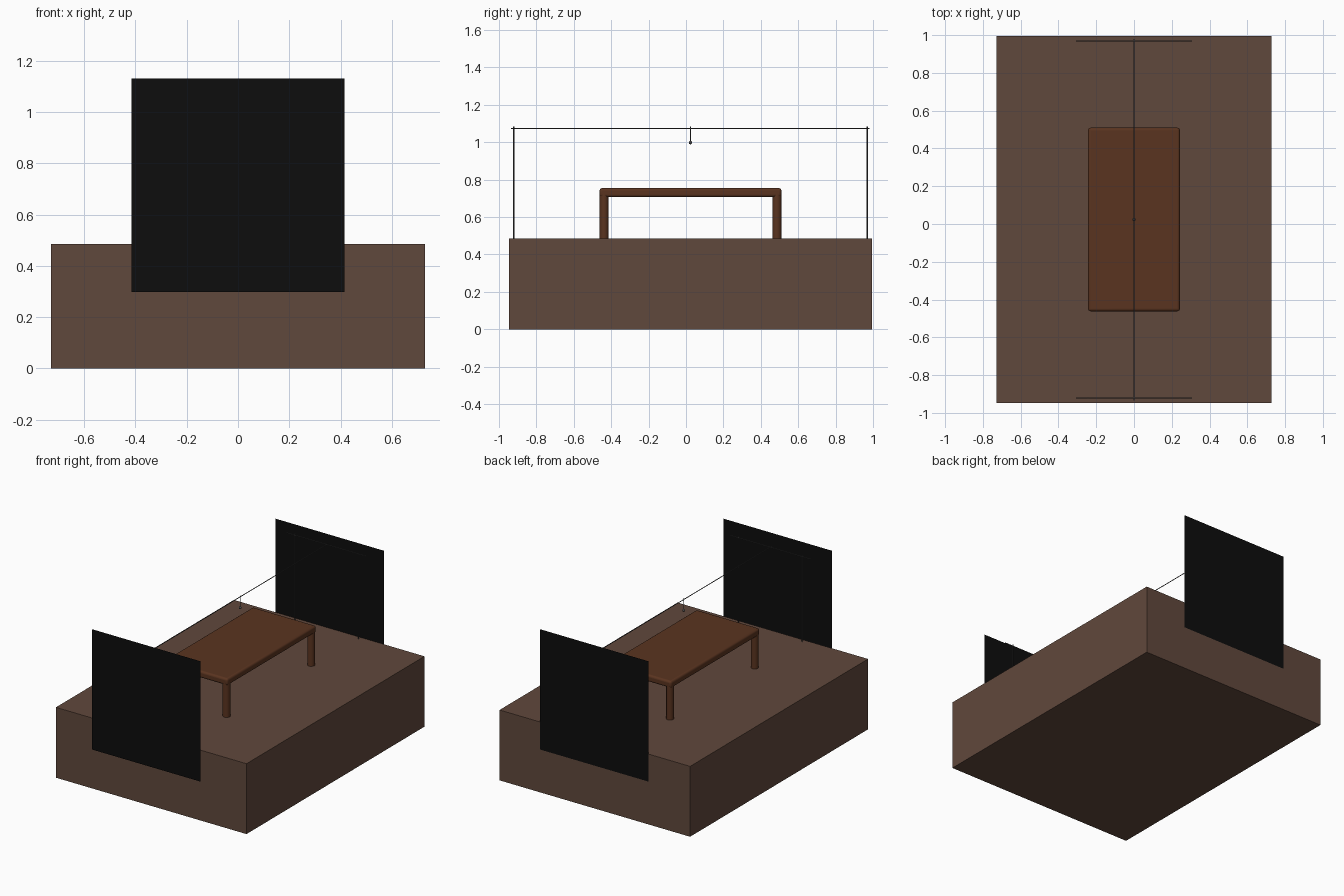
import bpy
from mathutils import Vector

if "Cube" in bpy.data.objects:
    bpy.data.objects.remove(bpy.data.objects["Cube"])

YC = 0.024          # centre of the base along y
TOP = 0.486         # top of the base


def mat(name, rgb):
    m = bpy.data.materials.new(name)
    m.diffuse_color = (*rgb, 1)
    m.use_nodes = True
    m.node_tree.nodes["Principled BSDF"].inputs["Base Color"].default_value = m.diffuse_color
    return m


EARTH = mat("earth brown", (0.118, 0.065, 0.045))
WOOD = mat("table wood", (0.102, 0.034, 0.014))
BLACK = mat("panel black", (0.004, 0.004, 0.004))
GREY = mat("rod grey", (0.07, 0.07, 0.07))


def box(name, lo, hi, m, bevel=0):
    lo, hi = Vector(lo), Vector(hi)
    bpy.ops.mesh.primitive_cube_add(size=1, location=(lo + hi) / 2)
    o = bpy.context.object
    o.name = name
    o.scale = hi - lo
    bpy.ops.object.transform_apply(location=False, rotation=False, scale=True)
    o.data.materials.append(m)
    if bevel:
        b = o.modifiers.new("round", 'BEVEL')
        b.width = bevel
        b.segments = 4
        bpy.ops.object.shade_smooth_by_angle()
    return o


def rod(name, a, b, r, m, sides=8):
    a, b = Vector(a), Vector(b)
    bpy.ops.mesh.primitive_cylinder_add(vertices=sides, radius=r, depth=(b - a).length,
                                        location=(a + b) / 2)
    o = bpy.context.object
    o.name = name
    o.rotation_euler = (b - a).to_track_quat('Z', 'Y').to_euler()
    o.data.materials.append(m)
    bpy.ops.object.shade_smooth_by_angle()
    return o


# Base block
box("base", (-0.728, YC - 0.971, 0), (0.728, YC + 0.971, TOP), EARTH)

# Table: rounded top and four round legs
box("table_top", (-0.243, YC - 0.486, 0.707), (0.243, YC + 0.486, 0.755), WOOD, 0.014)
for sx in (-1, 1):
    for sy in (-1, 1):
        x, y = sx * 0.219, YC + sy * 0.462
        rod("table_leg", (x, y, TOP), (x, y, 0.735), 0.0243, WOOD, 32)

# Each end: flat black panel, two posts and a crossbar
for side, py, ry in (("front", -1.0, -0.921), ("back", 1.0, 0.969)):
    bpy.ops.mesh.primitive_plane_add(size=0.831, location=(0, py, 0.714),
                                     rotation=(1.570796, 0, 0))
    o = bpy.context.object
    o.name = side + "_panel"
    o.data.materials.append(BLACK)
    for x in (-0.243, 0.243):
        rod(side + "_post", (x, ry, TOP), (x, ry, 1.083), 0.003, GREY)
    rod(side + "_crossbar", (-0.306, ry, 1.073), (0.306, ry, 1.073), 0.0025, GREY)

# Long wire between the crossbars, with a hanging lamp
rod("long_wire", (0, -0.935, 1.073), (0, 0.98, 1.073), 0.0025, GREY)
rod("lamp_cord", (0, YC, 1.0), (0, YC, 1.083), 0.002, GREY)
bpy.ops.mesh.primitive_uv_sphere_add(segments=12, ring_count=8, radius=0.009,
                                     location=(0, YC, 0.998))
o = bpy.context.object
o.name = "lamp_bulb"
o.data.materials.append(GREY)
bpy.ops.object.shade_smooth_by_angle()
